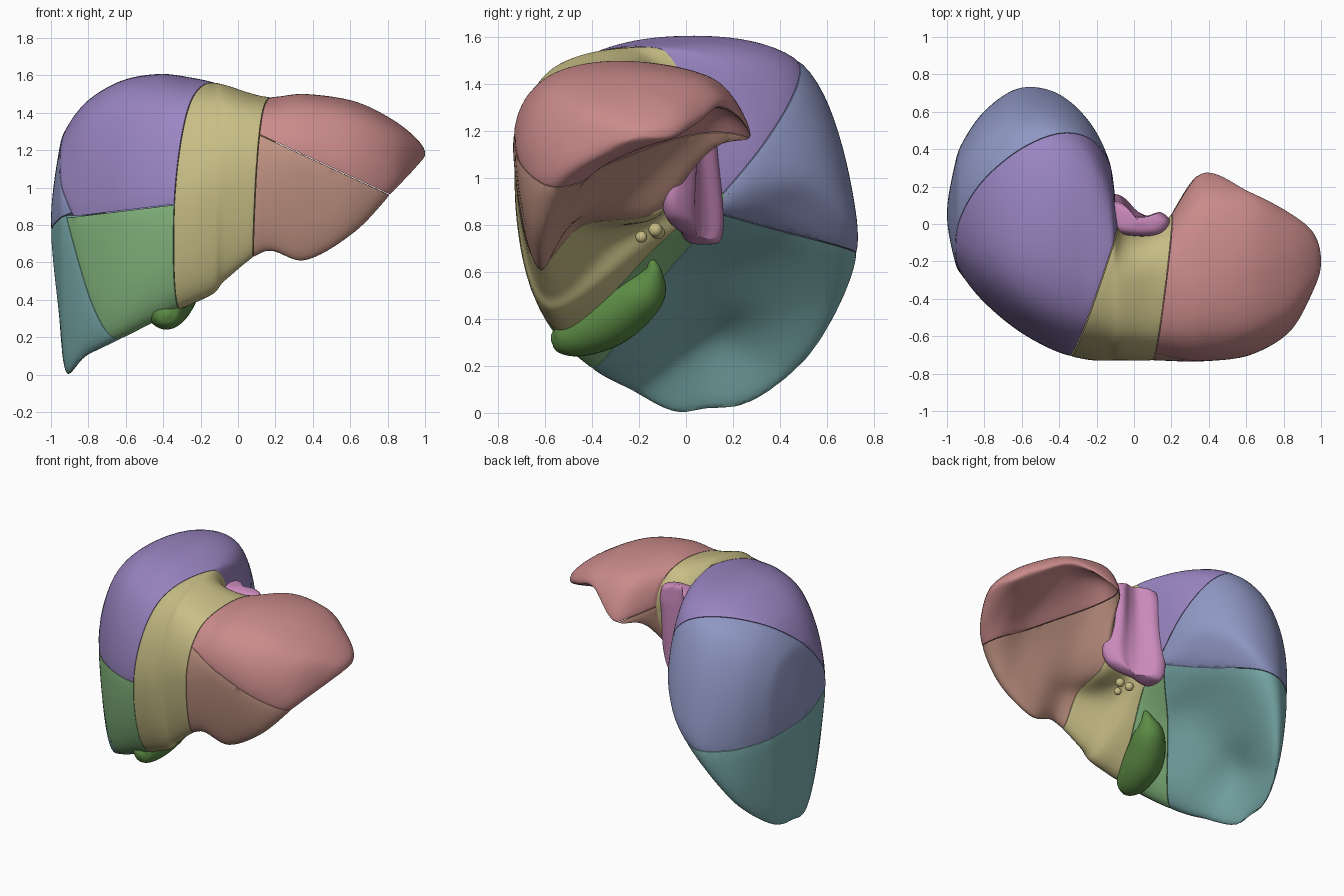
import bpy, bmesh, math
from mathutils import Vector as V

if "Cube" in bpy.data.objects:
    bpy.data.objects.remove(bpy.data.objects["Cube"])


def cat(a, b, c, d, t):
    return 0.5 * (2 * b + (c - a) * t + (2 * a - 5 * b + 4 * c - d) * t * t + (3 * b - a - 3 * c + d) * t ** 3)


def smooth_ring(pts, n):
    k = len(pts)
    return [cat(pts[i - 1], pts[i], pts[(i + 1) % k], pts[(i + 2) % k], j / n) for i in range(k) for j in range(n)]


def smooth_path(pts, n):
    ext = [2 * pts[0] - pts[1]] + pts + [2 * pts[-1] - pts[-2]]
    return [cat(*ext[i:i + 4], j / n) for i in range(len(pts) - 1) for j in range(n)] + [pts[-1]]


def loft(rings):
    bm = bmesh.new()
    rows = [[bm.verts.new(p) for p in r] for r in rings]
    for a, b in zip(rows, rows[1:]):
        for i in range(len(a)):
            j = (i + 1) % len(a)
            bm.faces.new((a[i], a[j], b[j], b[i]))
    bm.faces.new(rows[0])
    bm.faces.new(rows[-1])
    bmesh.ops.remove_doubles(bm, verts=bm.verts, dist=0.0005)
    bmesh.ops.recalc_face_normals(bm, faces=bm.faces)
    return bm


def finish(name, bm, rgb, angle=40):
    me = bpy.data.meshes.new(name)
    bm.to_mesh(me)
    bm.free()
    ob = bpy.data.objects.new(name, me)
    bpy.context.collection.objects.link(ob)
    m = bpy.data.materials.new(name)
    m.diffuse_color = [(c / 255) ** 2.2 for c in rgb] + [1]
    m.use_nodes = True
    m.node_tree.nodes["Principled BSDF"].inputs["Base Color"].default_value = m.diffuse_color
    me.materials.append(m)
    bpy.ops.object.select_all(action='DESELECT')
    ob.select_set(True)
    bpy.context.view_layer.objects.active = ob
    bpy.ops.object.shade_smooth_by_angle(angle=math.radians(angle))
    return ob


# Body cross-sections: x, then (y, z) of lower front edge, front, top, back, rear underside, mid underside
right_lobe = [
    (-.96, -.07, .50, -.19, .85, .05, 1.18, .31, .85, .23, .48, .08, .35),
    (-.915, -.10, .10, -.28, .80, .05, 1.32, .44, .85, .31, .14, .09, .02),
    (-.80, -.28, .125, -.42, .80, .00, 1.465, .60, .85, .51, .23, .12, .30),
    (-.62, -.42, .205, -.57, .85, -.05, 1.57, .71, .87, .64, .50, .12, .45),
    (-.42, -.51, .30, -.68, .90, -.05, 1.605, .695, .93, .60, .72, .05, .62),
    (-.25, -.56, .38, -.725, .95, -.10, 1.585, .56, 1.05, .43, .87, -.05, .68),
    (-.13, -.59, .44, -.73, 1.0, -.22, 1.56, .33, 1.10, .20, .90, -.15, .72),
]
left_lobe = [
    (-.06, -.61, .52, -.73, 1.05, -.30, 1.545, -.02, 1.2, -.06, .90, -.32, .73),
    (.15, -.65, .67, -.73, 1.12, -.30, 1.485, .00, 1.22, -.09, .87, -.45, .81),
    (.36, -.63, .62, -.735, 1.15, -.28, 1.50, .27, 1.17, .10, 1.25, -.45, .85),
    (.62, -.62, .76, -.70, 1.12, -.27, 1.46, .17, 1.32, .03, 1.27, -.38, 1.03),
    (.83, -.54, .98, -.57, 1.13, -.23, 1.36, .06, 1.26, -.02, 1.20, -.28, 1.09),
    (.96, -.33, 1.12, -.35, 1.17, -.20, 1.255, -.05, 1.21, -.07, 1.17, -.20, 1.14),
]


def section(s):
    p = [V((s[0], s[i], s[i + 1])) for i in range(1, 13, 2)]

    def corner(o, t, h):
        return V((s[0], t.y + (o.y - t.y) * .72, o.z + (t.z - o.z) * h))
    back = .83 if s[0] < -.1 else .76
    return smooth_ring([p[0], p[1], corner(p[1], p[2], .77), p[2], corner(p[3], p[2], back), p[3], p[4], p[5]], 12)


secs = [section(s) for s in right_lobe + left_lobe]


def rounded_end(tip, ring):
    flip = [V((q.x, 2 * tip.y - q.y, 2 * tip.z - q.z)) for q in ring]
    return flip, [tip.copy() for _ in ring]


f0, t0 = rounded_end(V((-1, .05, .82)), secs[0])
f1, t1 = rounded_end(V((1, -.2, 1.18)), secs[-1])
secs = [f0, t0] + secs + [t1, f1]
rings = []
for i in range(1, len(secs) - 2):
    for j in range(9):
        rings.append([cat(*q, j / 9) for q in zip(*secs[i - 1:i + 3])])
body = loft(rings + [t1])

# Dividing planes (point, normal)
A = V((-.93, -.22, .84))
right_mid = (V((-.09, -.04, 1.5)), V((1, -.333, -.05)))
mid_left = (V((.21, 0, 1.5)), V((1, -.12, -.06)))
left_split = (V((.12, -.72, 1.28)), V((.46, 0, 1)))
front_upper = (V((-.33, -.6, .91)), V((-.12, 0, 1)))
back_upper = (A, V((-.069, .133, .639)))
rear_top = (V((-.93, -.22, 1)), V((-.227, .426, -.371)))
rear_low = (V((-.9, -.27, .84)), V((-.259, .49, -.1975)))


def segment(name, rgb, cuts):
    bm = body.copy()
    planes = []
    for (co, no), side in cuts:
        n = no.normalized() * side      # keeps the positive side
        planes.append((co, n))
        r = bmesh.ops.bisect_plane(bm, geom=bm.verts[:] + bm.edges[:] + bm.faces[:], dist=1e-5,
                                   plane_co=co, plane_no=n, clear_inner=True)
        edges = [e for e in r['geom_cut'] if isinstance(e, bmesh.types.BMEdge)]
        bmesh.ops.triangle_fill(bm, edges=edges, use_beauty=True)
    bmesh.ops.recalc_face_normals(bm, faces=bm.faces)
    bm.normal_update()
    # soft groove along each border
    moves = []
    for v in bm.verts:
        d = min(abs((v.co - co).dot(n)) for co, n in planes)
        if d < .02:
            moves.append((v, v.normal * (-.003 * (1 - d / .02) ** 2)))
    for v, m in moves:
        v.co += m
    finish(name, bm, rgb)


R, M, L = (right_mid, -1), (mid_left, -1), (mid_left, 1)
segment("right_front_upper_segment", (152, 132, 192), [R, (front_upper, 1), (rear_top, -1)])
segment("right_front_lower_segment", (132, 182, 126), [R, (front_upper, -1), (rear_low, -1)])
segment("right_back_upper_segment", (142, 150, 194), [R, (back_upper, 1), (rear_top, 1)])
segment("right_back_lower_segment", (124, 174, 174), [R, (back_upper, -1), (rear_low, 1)])
segment("middle_segment", (198, 188, 132), [(right_mid, 1), M])
segment("left_upper_segment", (202, 138, 138), [L, (left_split, 1)])
segment("left_lower_segment", (192, 146, 130), [L, (left_split, -1)])
body.free()

# Caudate lobe: bean profile lofted upwards, lower on its right side, left side leaning forward below
bean = smooth_ring([V(p) for p in ((-.14, .12, 0), (-.07, .13, 0), (0, .06, 0), (.07, .055, 0), (.15, .075, 0),
                                   (.205, .02, 0), (.15, -.05, 0), (0, -.06, 0), (-.13, -.02, 0))], 6)
mid = V((.03, .02, 0))
levels = [V(p) for p in ((.02, .75, .03), (.6, .755, .03), (.92, .79, .025), (1.05, .90, .015),
                         (.95, 1.15, 0), (.92, 1.34, -.01), (.7, 1.41, -.01), (.02, 1.43, -.01))]
rings = []
for s, z, dy in smooth_path(levels, 5):
    k = max(0, (1.3 - z) / .5)
    rings.append([mid + (p - mid) * s + V((0, dy - .5 * max(0, p.x) * s * k, z + .38 * p.x * s * k)) for p in bean])
finish("caudate_lobe", loft(rings), (200, 136, 186), 60)

# Gallbladder: pear swept along a bent path
path = smooth_path([V(p) for p in ((-.385, -.575, .315), (-.385, -.54, .32), (-.38, -.44, .355), (-.35, -.31, .425),
                                   (-.28, -.18, .52), (-.23, -.14, .60), (-.22, -.15, .66))], 6)
radii = smooth_path([V((r, 0, 0)) for r in (.015, .075, .115, .13, .10, .04, .008)], 6)
rings = []
for i, p in enumerate(path):
    d = (path[min(i + 1, len(path) - 1)] - path[max(i - 1, 0)]).normalized()
    u = d.cross(V((1, 0, 0))).normalized()
    w = d.cross(u)
    rings.append([p + radii[i].x * (u * math.cos(a) + w * math.sin(a))
                  for a in (k * math.tau / 32 for k in range(32))])
finish("gallbladder", loft(rings), (92, 138, 70), 60)

# Small vessel stubs at the hilum
for k, (x, y, z, r) in enumerate(((-.06, -.12, .77, .03), (.01, -.13, .78, .03), (-.02, -.19, .75, .025))):
    bm = bmesh.new()
    bmesh.ops.create_uvsphere(bm, u_segments=16, v_segments=10, radius=r)
    bmesh.ops.translate(bm, verts=bm.verts, vec=(x, y, z))
    finish("vessel_stub_%d" % (k + 1), bm, (198, 188, 132))
